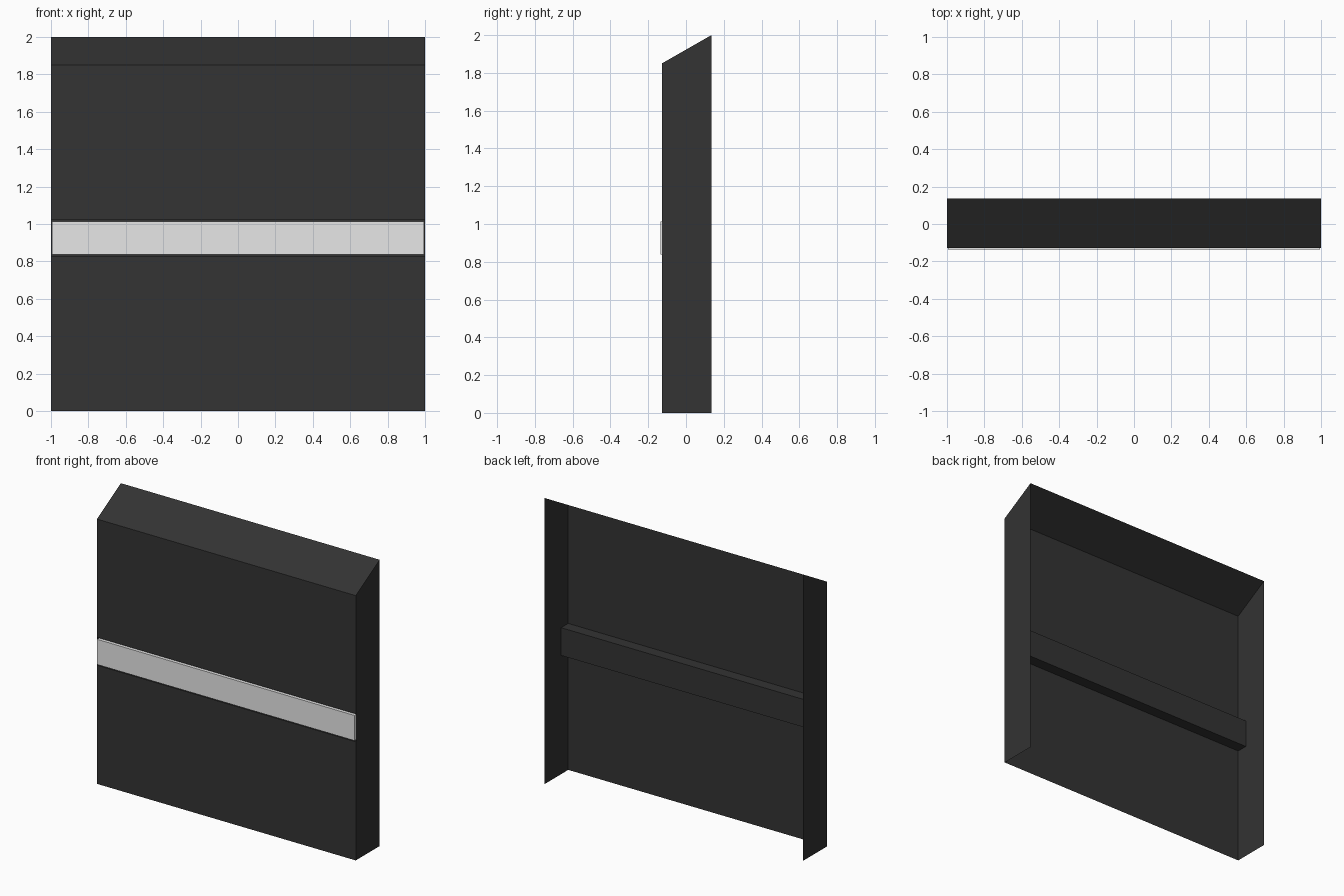
import bpy, bmesh

if "Cube" in bpy.data.objects:
    bpy.data.objects.remove(bpy.data.objects["Cube"])

W, YF, YB = 1.0, -0.128, 0.135        # half width, front panel, open back
Z_FRONT, Z_BACK = 1.85, 2.0           # sloped top
POCKET_Y = -0.05                      # back wall of the light pocket
PZ0, PZ1 = 0.829, 1.023               # pocket height range


def material(name, v):
    m = bpy.data.materials.new(name)
    m.diffuse_color = (v, v, v, 1)
    m.use_nodes = True
    m.node_tree.nodes["Principled BSDF"].inputs["Base Color"].default_value = m.diffuse_color
    return m


def add_object(name, bm, mat):
    me = bpy.data.meshes.new(name)
    bm.to_mesh(me)
    bm.free()
    me.materials.append(mat)
    ob = bpy.data.objects.new(name, me)
    bpy.context.collection.objects.link(ob)
    return ob


dark = material("dark grey", 0.033)
light = material("light grey", 0.8)

# Housing: one open profile swept across x (panel, pocket, panel, sloped top)
profile = [(YF, 0), (YF, PZ0), (POCKET_Y, PZ0), (POCKET_Y, PZ1),
           (YF, PZ1), (YF, Z_FRONT), (YB, Z_BACK)]
bm = bmesh.new()
rows = [[bm.verts.new((x, y, z)) for y, z in profile] for x in (-W, W)]
for i in range(len(profile) - 1):
    bm.faces.new((rows[0][i], rows[1][i], rows[1][i + 1], rows[0][i + 1]))

# Side walls, which also close the pocket ends
for s in (-1, 1):
    pts = [(YF, 0), (YB, 0), (YB, Z_BACK), (YF, Z_FRONT)]
    vs = [bm.verts.new((s * W, y, z)) for y, z in pts]
    bm.faces.new(vs if s > 0 else vs[::-1])
add_object("housing", bm, dark)

# Light strip: box seated in the pocket, slightly proud of the panel
bm = bmesh.new()
bmesh.ops.create_cube(bm, size=1)
y0, y1, z0, z1 = -0.135, POCKET_Y - 0.002, 0.838, 1.014
for v in bm.verts:
    v.co = (v.co.x * 1.99,
            (y0 + y1) / 2 + v.co.y * (y1 - y0),
            (z0 + z1) / 2 + v.co.z * (z1 - z0))
add_object("light_strip", bm, light)
